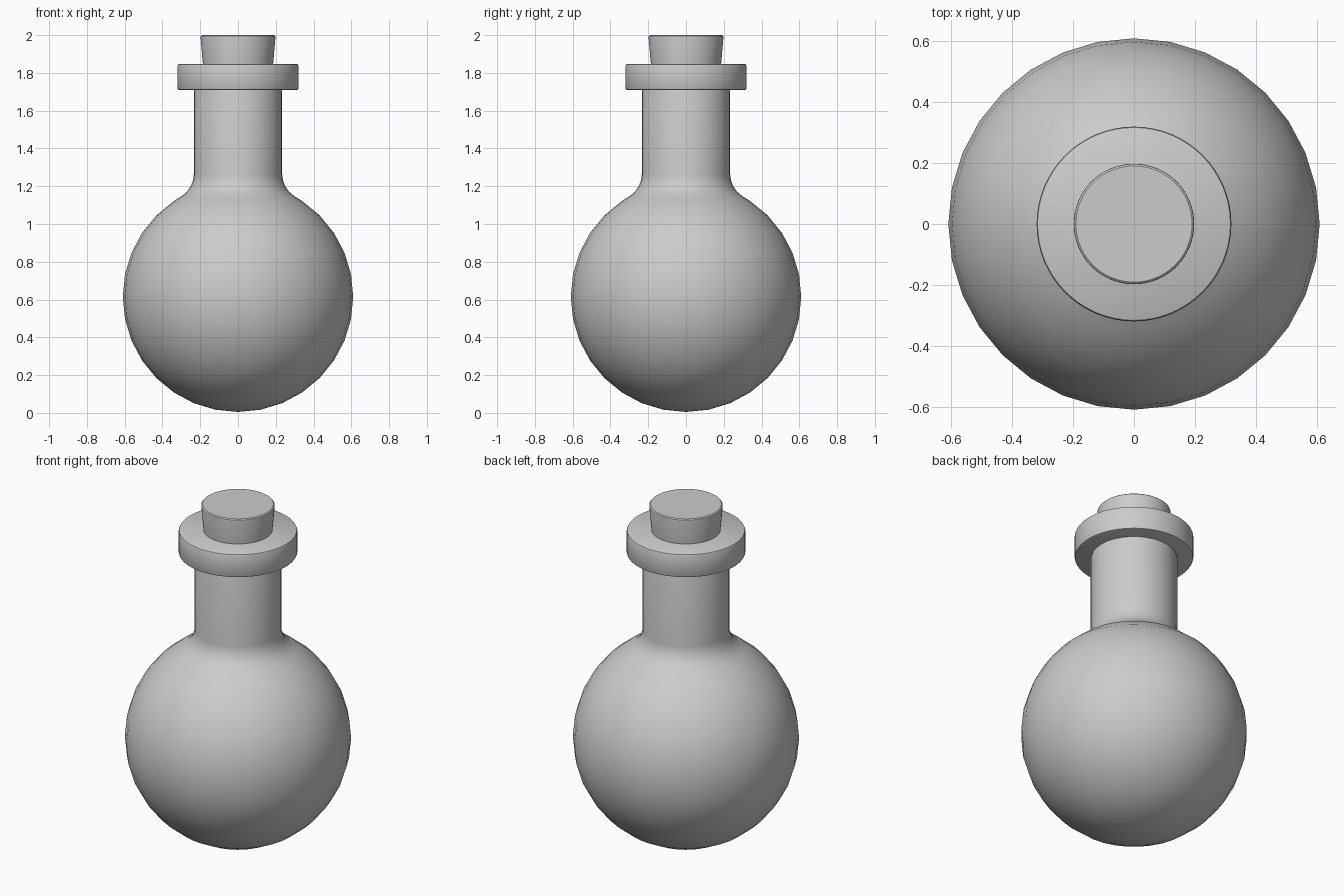
import bpy, bmesh, math

if "Cube" in bpy.data.objects:
    bpy.data.objects.remove(bpy.data.objects["Cube"])


def lathe(name, profile, segments):
    """Revolve an (r, z) profile, listed bottom to top, around z."""
    bm = bmesh.new()
    rings = []
    for r, z in profile:
        if r < 1e-5:
            rings.append([bm.verts.new((0, 0, z))])
        else:
            rings.append([bm.verts.new((r * math.cos(2 * math.pi * i / segments),
                                        r * math.sin(2 * math.pi * i / segments), z))
                          for i in range(segments)])
    for a, b in zip(rings, rings[1:]):
        for i in range(segments):
            j = (i + 1) % segments
            if len(a) == 1:
                bm.faces.new((a[0], b[j], b[i]))
            elif len(b) == 1:
                bm.faces.new((a[i], a[j], b[0]))
            else:
                bm.faces.new((a[i], a[j], b[j], b[i]))
    bmesh.ops.recalc_face_normals(bm, faces=bm.faces)
    mesh = bpy.data.meshes.new(name)
    bm.to_mesh(mesh)
    bm.free()
    obj = bpy.data.objects.new(name, mesh)
    bpy.context.collection.objects.link(obj)
    bpy.ops.object.select_all(action='DESELECT')
    obj.select_set(True)
    bpy.context.view_layer.objects.active = obj
    bpy.ops.object.shade_smooth_by_angle(angle=math.radians(35))
    return obj


# Round body: sphere rings up to the shoulder, then a fillet into the neck
R, CZ = 0.61, 0.615
body = [(R * math.sin(math.pi * k / 16), CZ - R * math.cos(math.pi * k / 16))
        for k in range(14)]
fillet = [(0.300, 1.146), (0.270, 1.171), (0.250, 1.200), (0.238, 1.232), (0.234, 1.26)]
lathe("flask_body", body + fillet + [(0.234, 1.70), (0.228, 1.72)], 32)

# Collar around the mouth, closed across under the stopper
lathe("collar", [(0, 1.71), (0.312, 1.71), (0.317, 1.712), (0.320, 1.718),
                 (0.320, 1.838), (0.317, 1.845), (0.312, 1.848), (0, 1.848)], 64)

# Tapered stopper
lathe("stopper", [(0, 1.75), (0.176, 1.75), (0.186, 1.848), (0.198, 1.985),
                  (0.197, 1.995), (0.191, 2.0), (0, 2.0)], 64)
